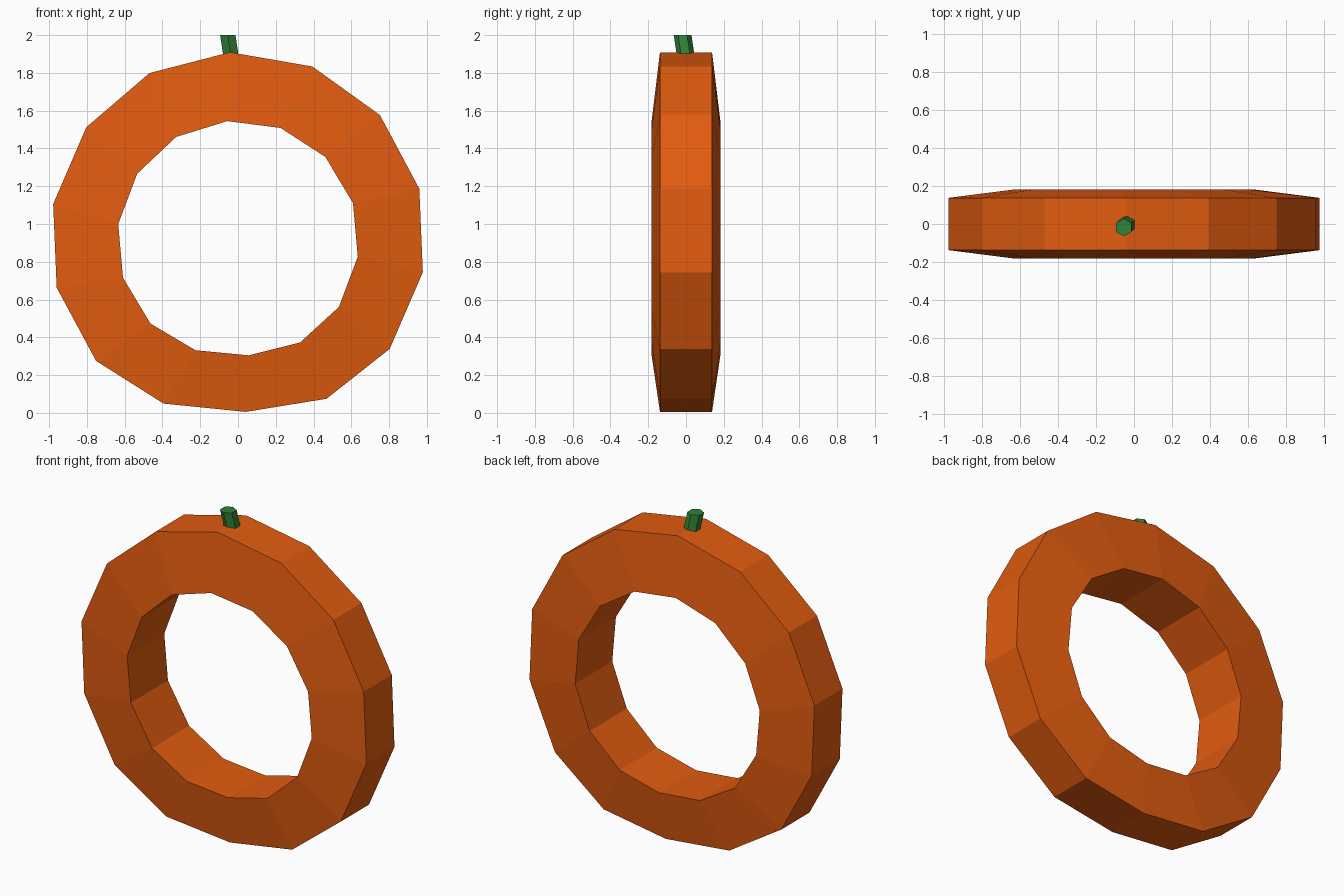
import bpy
import bmesh
from math import sin, cos, pi, radians
from mathutils import Vector

SIDES = 14

if "Cube" in bpy.data.objects:
    bpy.data.objects.remove(bpy.data.objects["Cube"], do_unlink=True)


def make_material(name, rgb):
    mat = bpy.data.materials.new(name)
    mat.use_nodes = True
    color = (*rgb, 1)
    mat.diffuse_color = color
    mat.node_tree.nodes["Principled BSDF"].inputs["Base Color"].default_value = color
    return mat


def make_object(name, bm, mat):
    bmesh.ops.recalc_face_normals(bm, faces=bm.faces)
    mesh = bpy.data.meshes.new(name)
    bm.to_mesh(mesh)
    bm.free()
    mesh.materials.append(mat)
    obj = bpy.data.objects.new(name, mesh)
    bpy.context.collection.objects.link(obj)
    return obj


def dented_loop(bm, radius, y, start, centre, top_dent, bottom_dent):
    """Ring of vertices, slightly pressed in at its top and bottom."""
    loop = []
    for i in range(SIDES):
        a = radians(start) + 2 * pi * i / SIDES
        dent = -top_dent if cos(a) > 0 else bottom_dent
        z = centre + radius * cos(a) + dent * cos(a) ** 8
        loop.append(bm.verts.new((radius * sin(a), y, z)))
    return loop


def bridge(bm, a, b):
    n = len(a)
    for i in range(n):
        j = (i + 1) % n
        bm.faces.new((a[i], a[j], b[j], b[i]))


orange = make_material("pumpkin orange", (0.76, 0.107, 0.005))
green = make_material("stem green", (0.03, 0.225, 0.036))

# Faceted pumpkin ring, wider towards the hole
bm = bmesh.new()
outer = [dented_loop(bm, 0.995, y, -2.4, 0.925, 0.01, 0.075) for y in (-0.138, 0.138)]
inner = [dented_loop(bm, 0.64, y, -5.1, 0.913, 0.006, 0.03) for y in (0.182, -0.182)]
loops = outer + inner
for k in range(4):
    bridge(bm, loops[k], loops[(k + 1) % 4])
make_object("pumpkin_ring", bm, orange)

# Leaning six-sided stem with a level top
bm = bmesh.new()
ends = []
for centre in (Vector((-0.033, 0.003, 1.86)), Vector((-0.054, -0.018, 2.0))):
    ends.append([bm.verts.new(centre + 0.047 * Vector((sin(i * pi / 3), cos(i * pi / 3), 0)))
                 for i in range(6)])
bridge(bm, *ends)
for end in ends:
    bm.faces.new(end)
make_object("stem", bm, green)
